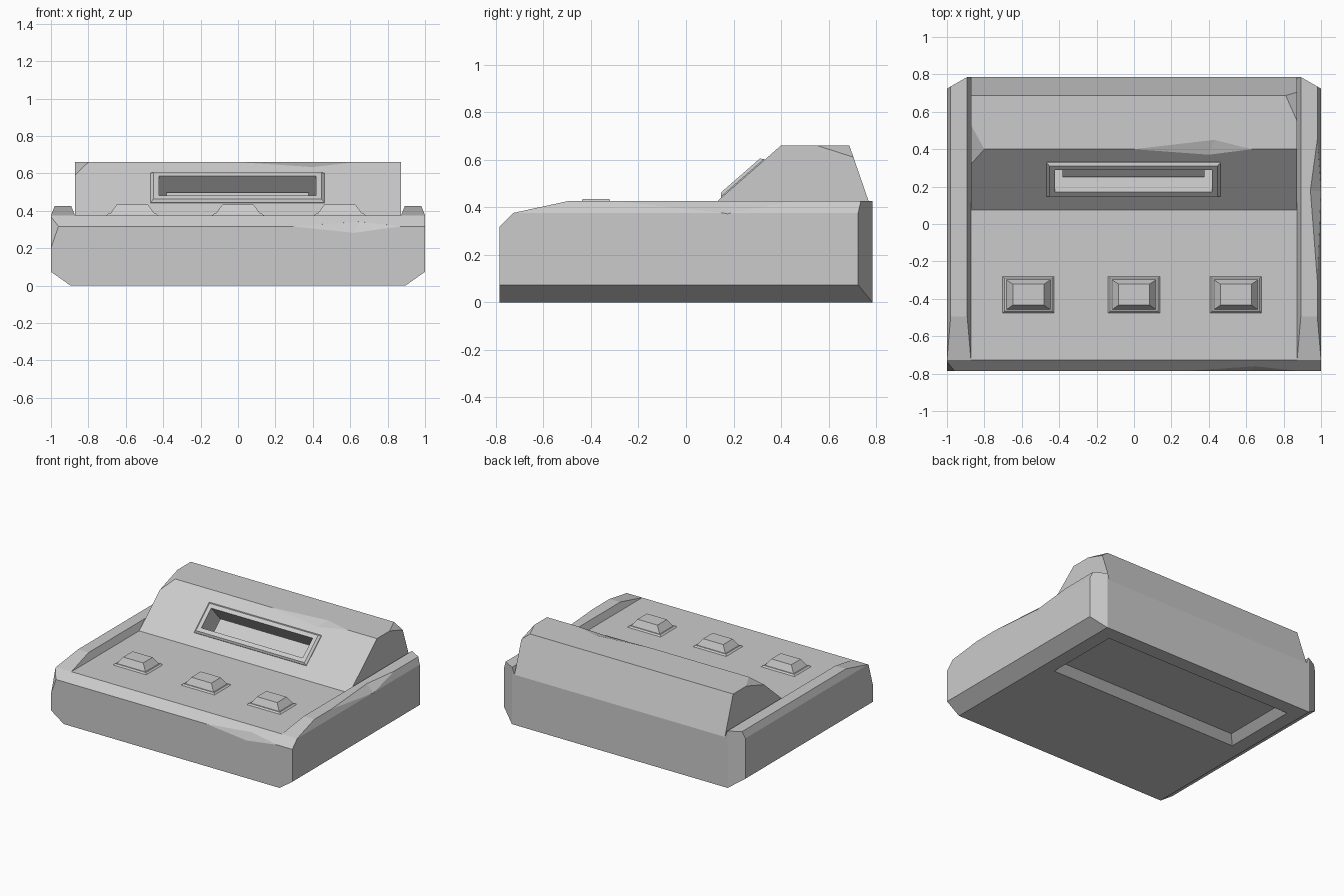
import bpy, bmesh
from mathutils import Vector, Matrix

default = bpy.data.objects.get("Cube")
if default:
    bpy.data.objects.remove(default)

grey = bpy.data.materials.new("plain_grey")
grey.use_nodes = True
colour = (0.6, 0.6, 0.6, 1)
grey.diffuse_color = colour
grey.node_tree.nodes["Principled BSDF"].inputs["Base Color"].default_value = colour

DECK, RAIL, TOP = 0.376, 0.426, 0.66   # main heights
BACK = 0.785                           # half depth of the body


def finish(name, bm, matrix=None):
    bmesh.ops.recalc_face_normals(bm, faces=bm.faces)
    mesh = bpy.data.meshes.new(name)
    bm.to_mesh(mesh)
    bm.free()
    if matrix:
        mesh.transform(matrix)
    mesh.materials.append(grey)
    ob = bpy.data.objects.new(name, mesh)
    bpy.context.collection.objects.link(ob)
    return ob


def prism(profile, place, near, far):
    """Closed prism: place(u, v, w) puts a profile point in space."""
    bm = bmesh.new()
    a, b = [[bm.verts.new(place(u, v, w)) for u, v in profile] for w in (near, far)]
    bm.faces.new(a)
    bm.faces.new(b)
    n = len(a)
    for i in range(n):
        bm.faces.new((a[i], a[(i + 1) % n], b[(i + 1) % n], b[i]))
    return bm


def stepped_block(name, rings, matrix):
    """Stacked rectangles, each given as half width, half depth, height."""
    bm = bmesh.new()
    loops = [[bm.verts.new((sx * x, sy * y, h)) for sx, sy in ((-1, -1), (1, -1), (1, 1), (-1, 1))]
             for x, y, h in rings]
    bm.faces.new(loops[0])
    bm.faces.new(loops[-1])
    for a, b in zip(loops, loops[1:]):
        for i in range(4):
            j = (i + 1) % 4
            bm.faces.new((a[i], a[j], b[j], b[i]))
    return finish(name, bm, matrix)


def slice_off(bm, p, q, r, inside):
    """Cut away what lies beyond the plane through three points and cap it."""
    p, q, r = Vector(p), Vector(q), Vector(r)
    normal = (q - p).cross(r - p).normalized()
    if normal.dot(Vector(inside) - p) > 0:
        normal.negate()
    bmesh.ops.bisect_plane(bm, geom=bm.verts[:] + bm.edges[:] + bm.faces[:], dist=1e-5,
                           plane_co=p, plane_no=normal, clear_outer=True)
    rim = [e for e in bm.edges if e.is_boundary]
    if rim:
        bmesh.ops.holes_fill(bm, edges=rim, sides=0)


def hull(points):
    bm = bmesh.new()
    for p in points:
        bm.verts.new(p)
    bmesh.ops.convex_hull(bm, input=bm.verts[:])
    return finish("dent_cutter", bm)


def carve(targets, cutter):
    cutter.hide_render = True
    for ob in targets:
        mod = ob.modifiers.new("cut", "BOOLEAN")
        mod.operation, mod.solver, mod.object = "DIFFERENCE", "EXACT", cutter
        graph = bpy.context.evaluated_depsgraph_get()
        mesh = bpy.data.meshes.new_from_object(ob.evaluated_get(graph))
        ob.modifiers.clear()
        ob.data = mesh
    bpy.data.objects.remove(cutter)


def across(y, z, x):
    return (x, y, z)


def along(x, z, y):
    return (x, y, z)


# Base: cross-section run front to back, then bevelled by slicing
half = [(0.895, 0), (1, 0.074), (1, DECK), (0.98, RAIL)]
bm = prism(half + [(-x, z) for x, z in reversed(half)], along, -BACK, BACK)
core = (0, 0, 0.2)
slice_off(bm, (0, -BACK, 0.317), (0, -0.727, DECK), (1, -0.727, DECK), core)
slice_off(bm, (0, -0.727, DECK), (0, -0.495, RAIL), (1, -0.495, RAIL), core)
for s in (-1, 1):
    slice_off(bm, (s, 0.724, 0), (s * 0.893, BACK, 0), (s, 0.724, 1), core)
slice_off(bm, (-1, -BACK, 0.2), (-0.96, -BACK, 0.317), (-1, -0.735, 0.367), core)
base = finish("base", bm)

# Sunken deck between the side rails
trough = [(-0.872, DECK), (0.872, DECK), (0.892, RAIL), (0.892, 0.6), (-0.892, 0.6), (-0.892, RAIL)]
carve([base], finish("deck_cutter", prism(trough, along, -1, 1)))

# Shallow recess underneath, narrowing upwards
carve([base], stepped_block("recess_cutter", [(0.845, 0.345, -0.05), (0.735, 0.235, 0.05)],
                            Matrix.Translation((0, 0.388, 0))))

# Raised housing at the back, with two chipped corners
bm = prism([(0.075, DECK), (0.4, TOP), (0.687, TOP), (BACK, DECK)], across, -0.872, 0.872)
core = (0, 0.45, 0.5)
slice_off(bm, (-0.872, 0.53, TOP), (-0.8, 0.4, TOP), (-0.872, 0.32, 0.59), core)
slice_off(bm, (0.872, 0.55, TOP), (0.81, 0.69, TOP), (0.872, 0.705, 0.61), core)
housing = finish("housing", bm)

# Worn dents along the edges
carve([base], hull([(0.29, -BACK, 0.317), (0.87, -BACK, 0.317), (0.62, -BACK, 0.282),
                    (0.65, -0.76, 0.342), (0.6, -0.85, 0.36)]))
carve([base], hull([(0.98, 0.45, RAIL), (0.98, -0.3, RAIL), (0.943, 0.18, RAIL),
                    (1, 0.175, 0.372), (1.05, 0.15, 0.48)]))
carve([housing], hull([(0, 0.4, TOP), (0.63, 0.4, TOP), (0.43, 0.45, TOP),
                       (0.4, 0.37, 0.634), (0.4, 0.36, 0.72)]))

# Slot and its frame, set square to the sloping face
up = Vector((0, 0.325, 0.284)).normalized()
out = Vector((1, 0, 0)).cross(up)
slope = Matrix((Vector((1, 0, 0)), up, out)).transposed().to_4x4()
slope.translation = (-0.003, 0.241, 0.52)
frame = stepped_block("slot_frame", [(0.465, 0.12, -0.01), (0.465, 0.12, 0.005),
                                     (0.45, 0.108, 0.018)], slope)
carve([base, housing, frame],
      stepped_block("slot_cutter", [(0.42, 0.078, -0.18), (0.42, 0.078, 0.1)], slope))
stepped_block("slot_insert", [(0.38, 0.058, -0.185), (0.38, 0.058, -0.081)], slope)

# Three buttons on the deck
for label, x in (("right", -0.565), ("middle", 0), ("left", 0.545)):
    stepped_block(label + "_button",
                  [(0.138, 0.098, 0), (0.127, 0.088, 0.01), (0.118, 0.08, 0.01),
                   (0.083, 0.056, 0.058)], Matrix.Translation((x, -0.378, DECK)))
